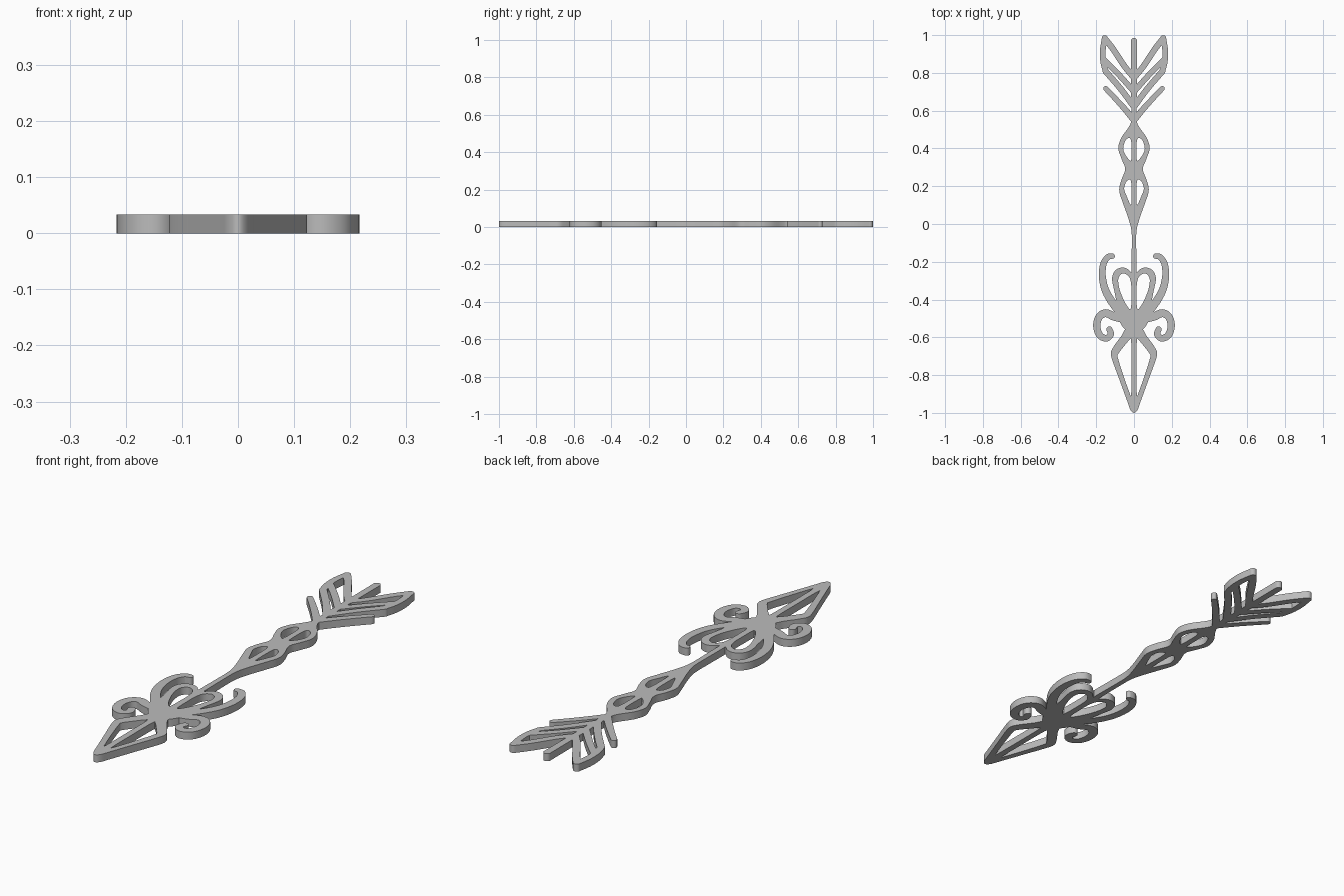
import bpy
import bmesh
from mathutils import Vector
from mathutils.geometry import delaunay_2d_cdt
from math import pi, cos, sin, atan2

THICKNESS = 0.033

cube = bpy.data.objects.get("Cube")
if cube:
    bpy.data.objects.remove(cube, do_unlink=True)

grey = bpy.data.materials.new("plain grey")
grey.use_nodes = True
grey.diffuse_color = (0.5, 0.5, 0.5, 1)
grey.node_tree.nodes["Principled BSDF"].inputs["Base Color"].default_value = (0.5, 0.5, 0.5, 1)


def smooth(points, closed, steps=6):
    """Round a row of points into a flowing curve through all of them."""
    pts = [Vector(p) for p in points]
    n = len(pts)
    pick = (lambda i: pts[i % n]) if closed else (lambda i: pts[max(0, min(n - 1, i))])
    out = []
    for i in range(n if closed else n - 1):
        a, b, c, d = (pick(i + k) for k in (-1, 0, 1, 2))
        for s in range(steps):
            t = s / steps
            out.append(0.5 * (2 * b + (c - a) * t + (2 * a - 5 * b + 4 * c - d) * t * t
                              + (3 * b - a - 3 * c + d) * t ** 3))
    if not closed:
        out.append(pts[-1])
    return out


def stroke(points, width, end_width=None):
    """Ribbon with round ends along a curve."""
    path = smooth(points, False)
    last = len(path) - 1
    end_width = end_width or width
    left, right = [], []
    for i, p in enumerate(path):
        d = (path[min(i + 1, last)] - path[max(i - 1, 0)]).normalized()
        r = (width + (end_width - width) * i / last) / 2
        side = Vector((-d.y, d.x)) * r
        left.append(p + side)
        right.append(p - side)

    def cap(centre, start, radius):
        base = atan2(start.y - centre.y, start.x - centre.x)
        return [centre + radius * Vector((cos(base + pi * k / 8), sin(base + pi * k / 8)))
                for k in range(1, 8)]

    return (right + cap(path[-1], right[-1], end_width / 2) + left[::-1]
            + cap(path[0], left[0], width / 2))


def mirrored(poly):
    return [poly, [Vector((-p.x, p.y)) for p in reversed(poly)]]


def symmetric(half):
    """Closed outline from its +x half, listed along the axis."""
    return smooth(half + [(-x, y) for x, y in reversed(half) if x > 0], True)


def counter_clockwise(poly):
    area = sum(p.cross(q) for p, q in zip(poly, poly[1:] + poly[:1]))
    return poly if area > 0 else poly[::-1]


def plate(name, solids, holes=()):
    """Merge flat shapes, cut the windows and give the result thickness."""
    verts, loops = [], []
    for poly in list(solids) + list(holes):
        loops.append(list(range(len(verts), len(verts) + len(poly))))
        verts += counter_clockwise(poly)
    flat, _, faces, _, _, sources = delaunay_2d_cdt(verts, [], loops, 1, 1e-5)
    bm = bmesh.new()
    vs = [bm.verts.new((p.x, p.y, 0)) for p in flat]
    for face, src in zip(faces, sources):
        if src and max(src) < len(solids):
            bm.faces.new([vs[i] for i in face])
    bmesh.ops.delete(bm, geom=[v for v in bm.verts if not v.link_faces], context='VERTS')
    top = bmesh.ops.extrude_face_region(bm, geom=bm.faces[:], use_keep_orig=True)
    bmesh.ops.translate(bm, vec=(0, 0, THICKNESS),
                        verts=[g for g in top["geom"] if isinstance(g, bmesh.types.BMVert)])
    bmesh.ops.recalc_face_normals(bm, faces=bm.faces[:])
    mesh = bpy.data.meshes.new(name)
    bm.to_mesh(mesh)
    bm.free()
    mesh.materials.append(grey)
    obj = bpy.data.objects.new(name, mesh)
    bpy.context.collection.objects.link(obj)
    bpy.ops.object.select_all(action='DESELECT')
    obj.select_set(True)
    bpy.context.view_layer.objects.active = obj
    bpy.ops.object.shade_smooth_by_angle(angle=pi / 5)
    return obj


# Arrowhead: kite with two long windows beside a central rib
head = symmetric([(0, -1), (.018, -.985), (.035, -.94), (.075, -.83), (.115, -.72),
                  (.122, -.68), (.105, -.645), (.065, -.59), (.04, -.55), (0, -.55)])
head_window = smooth([(.015, -.62), (.025, -.615), (.055, -.65), (.085, -.69), (.085, -.71),
                      (.06, -.79), (.025, -.89), (.015, -.9), (.014, -.76)], True)
plate("arrowhead", [head], mirrored(head_window))

# Guard: hub with a pair of loops, horns and curled scrolls
hub = symmetric([(0, -.255), (.016, -.255), (.035, -.238), (.065, -.23), (.1, -.247), (.116, -.29),
                 (.103, -.36), (.095, -.41), (.105, -.45), (.08, -.51), (.045, -.56), (0, -.57)])
loop_window = smooth([(.016, -.31), (.03, -.275), (.06, -.262), (.083, -.29), (.075, -.35),
                      (.045, -.42), (.018, -.45), (.014, -.38)], True)
horn = stroke([(.115, -.17), (.138, -.175), (.161, -.21), (.168, -.27), (.155, -.34),
               (.125, -.4), (.08, -.46)], .028, .045)
scroll = stroke([(.06, -.5), (.105, -.49), (.15, -.472), (.185, -.493), (.197, -.54),
                 (.182, -.588), (.148, -.605), (.123, -.585), (.13, -.558)], .045, .032)
plate("guard", [hub] + mirrored(horn) + mirrored(scroll), mirrored(loop_window))

# Shaft: thin bar swelling into two pierced lobes
shaft = symmetric([(0, -.26), (.012, -.255), (.012, -.15), (.013, -.04), (.03, .03), (.058, .11),
                   (.078, .175), (.068, .23), (.047, .29), (.066, .345), (.083, .4),
                   (.068, .455), (.03, .51), (.016, .54), (.022, .565), (0, .57)])
lower_window = smooth([(.014, .11), (.02, .105), (.04, .15), (.052, .185), (.042, .222),
                       (.022, .235), (.014, .21)], True)
upper_window = smooth([(.014, .35), (.02, .335), (.045, .365), (.057, .4), (.045, .442),
                       (.024, .455), (.014, .43)], True)
plate("shaft", [shaft], mirrored(lower_window) + mirrored(upper_window))

# Fletching: central rib, framed vanes and a free lower barb on each side
rib = stroke([(0, .56), (0, .75), (0, .97)], .028, .032)
vane = [
    stroke([(0, .775), (.05, .835), (.11, .925), (.155, .983)], .032),
    stroke([(.155, .983), (.165, .92), (.163, .86), (.15, .808)], .03),
    stroke([(0, .7), (.08, .79), (.16, .87)], .03),
    stroke([(0, .62), (.07, .715), (.15, .808)], .032),
    stroke([(0, .55), (.05, .61), (.1, .665), (.15, .717)], .034, .026),
]
plate("fletching", [rib] + [side for barb in vane for side in mirrored(barb)])
